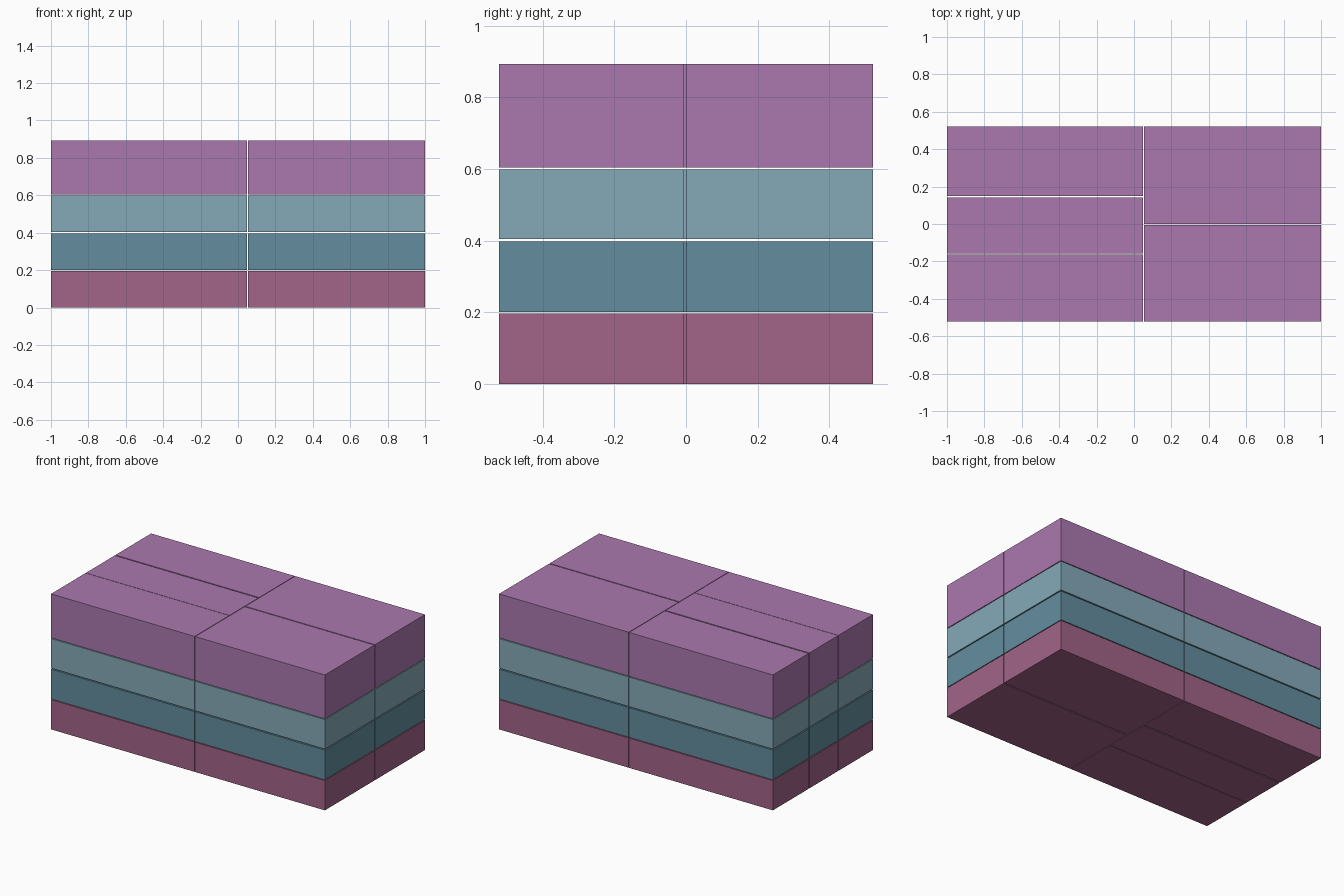
import bpy

if "Cube" in bpy.data.objects:
    bpy.data.objects.remove(bpy.data.objects["Cube"])

# Layers of cartons: name, bottom z, top z, colour
LAYERS = [
    ("bottom", 0.0, 0.196, (0.36, 0.127, 0.25, 1)),
    ("lower", 0.201, 0.397, (0.127, 0.27, 0.345, 1)),
    ("upper", 0.404, 0.599, (0.235, 0.40, 0.485, 1)),
    ("top", 0.604, 0.894, (0.41, 0.19, 0.43, 1)),
]

# Footprint of each carton: x0, x1, y0, y1
SPLIT = [
    (-1.0, 0.049, -0.522, -0.162),
    (-1.0, 0.049, -0.159, 0.142),
    (-1.0, 0.049, 0.150, 0.522),
    (0.053, 1.0, -0.522, -0.006),
    (0.053, 1.0, 0.001, 0.522),
]


def carton(name, x0, x1, y0, y1, z0, z1, mat):
    bpy.ops.mesh.primitive_cube_add(
        size=1, location=((x0 + x1) / 2, (y0 + y1) / 2, (z0 + z1) / 2))
    ob = bpy.context.object
    ob.name = name
    ob.scale = (x1 - x0, y1 - y0, z1 - z0)
    bpy.ops.object.transform_apply(location=False, rotation=False, scale=True)
    ob.data.materials.append(mat)


# Four layers, each three long cartons on the left and two wide on the right
for layer, z0, z1, colour in LAYERS:
    mat = bpy.data.materials.new(layer + "_layer_colour")
    mat.diffuse_color = colour
    mat.use_nodes = True
    mat.node_tree.nodes["Principled BSDF"].inputs["Base Color"].default_value = mat.diffuse_color
    for i, (x0, x1, y0, y1) in enumerate(SPLIT):
        carton(f"{layer}_carton_{i + 1}", x0, x1, y0, y1, z0, z1, mat)
